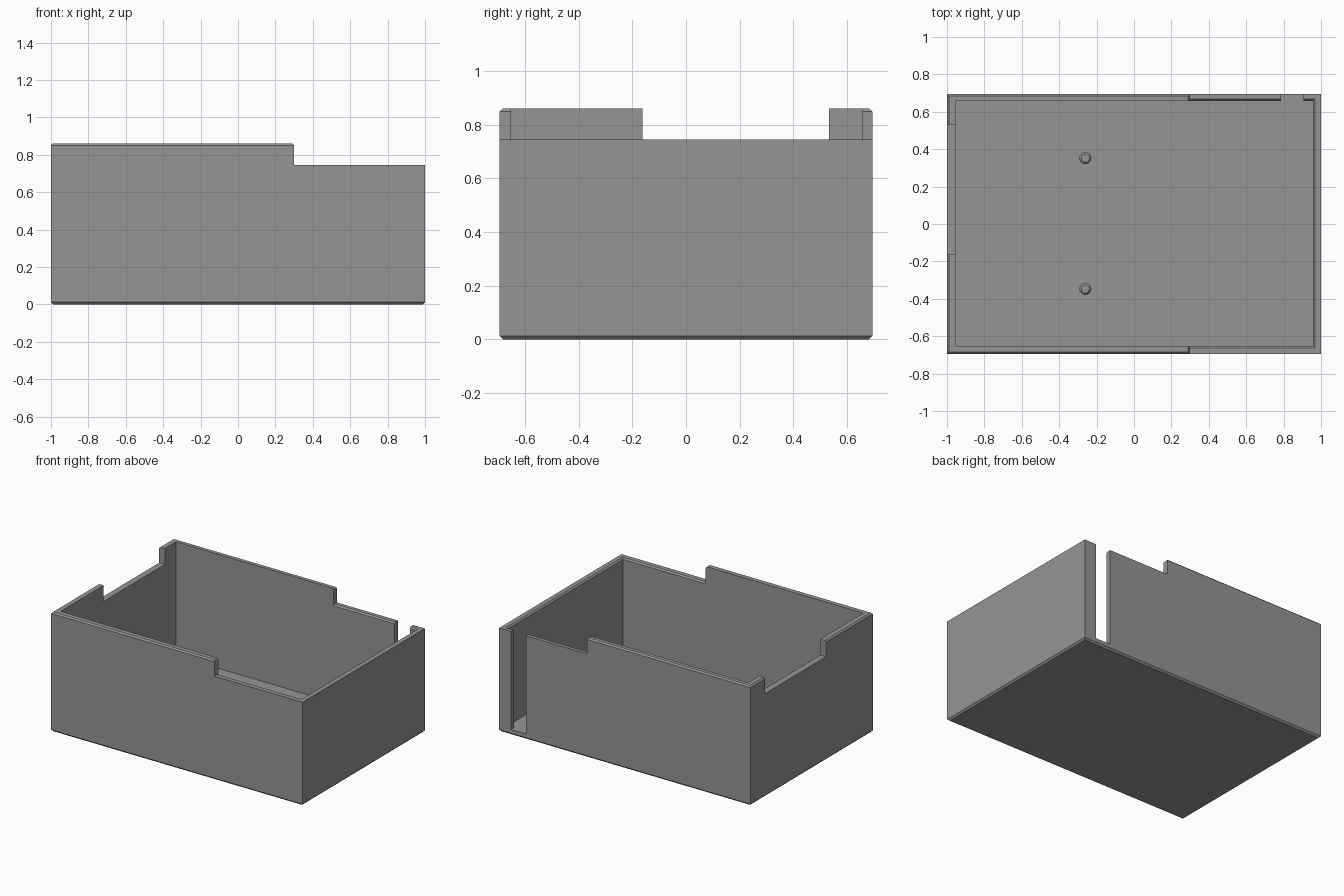
import bpy, bmesh

if "Cube" in bpy.data.objects:
    bpy.data.objects.remove(bpy.data.objects["Cube"])

grey = bpy.data.materials.new("plain_grey")
grey.diffuse_color = (0.3, 0.3, 0.3, 1)
grey.use_nodes = True
grey.node_tree.nodes["Principled BSDF"].inputs["Base Color"].default_value = grey.diffuse_color

W, D, H = 1.0, 0.695, 0.86    # half width, half depth, full height
FLOOR, LOW = 0.04, 0.745      # floor top, height of the lowered rim


def loft(name, levels):
    """Closed solid from stacked rectangles (x0, x1, y0, y1, z)."""
    bm = bmesh.new()
    rings = [[bm.verts.new(p) for p in ((a, c, z), (b, c, z), (b, d, z), (a, d, z))]
             for a, b, c, d, z in levels]
    bm.faces.new(rings[0][::-1])
    bm.faces.new(rings[-1])
    for lo, hi in zip(rings, rings[1:]):
        for i in range(4):
            j = (i + 1) % 4
            bm.faces.new((lo[i], lo[j], hi[j], hi[i]))
    me = bpy.data.meshes.new(name)
    bm.to_mesh(me)
    bm.free()
    ob = bpy.data.objects.new(name, me)
    bpy.context.collection.objects.link(ob)
    me.materials.append(grey)
    return ob


def box(name, x0, x1, y0, y1, z0, z1):
    return loft(name, [(x0, x1, y0, y1, z0), (x0, x1, y0, y1, z1)])


def cut(target, cutter):
    cutter.hide_render = True
    mod = target.modifiers.new("cut", 'BOOLEAN')
    mod.operation, mod.solver, mod.object = 'DIFFERENCE', 'EXACT', cutter
    bpy.context.view_layer.objects.active = target
    bpy.ops.object.modifier_apply(modifier=mod.name)
    bpy.data.objects.remove(cutter)


# Enclosure block with bevelled bottom and top outer edges
b, t = 0.012, 0.01
case = loft("enclosure_shell", [
    (-W + b, W - b, -D + b, D - b, 0), (-W, W, -D, D, b),
    (-W, W, -D, D, H - t), (-W + t, W - t, -D + t, D - t, H)])

# Hollow interior
cut(case, box("cavity", -0.955, 0.957, -0.652, 0.658, FLOOR, 1.2))
# Lowered rim on the right, leaving a bevelled end on the tall walls
cut(case, loft("right_step", [(0.30, 1.2, -1, 1, LOW), (0.30, 1.2, -1, 1, H - t),
                              (0.28, 1.2, -1, 1, H + t)]))
# Bevelled inner edge along the lowered rim
cut(case, loft("rim_bevel", [(0.30, 0.957, -0.652, 0.658, LOW - 0.01),
                             (0.30, 0.967, -0.662, 0.668, LOW),
                             (0.30, 0.967, -0.662, 0.668, LOW + 0.05)]))
# Wide notch in the left wall
cut(case, box("left_notch", -1.2, -0.9, -0.162, 0.533, LOW, 1.2))
# Cable slot in the back wall
cut(case, box("cable_slot", 0.785, 0.907, 0.6, 0.9, FLOOR, 1.2))

# Locating pegs on the floor
for side, y in (("front", -0.347), ("back", 0.352)):
    bpy.ops.mesh.primitive_cylinder_add(vertices=24, radius=0.032, depth=0.07,
                                        location=(-0.26, y, FLOOR + 0.03))
    peg = bpy.context.object
    peg.name = side + "_peg"
    peg.data.materials.append(grey)
    bm = bmesh.new()
    bm.from_mesh(peg.data)
    rim = [e for e in bm.edges if all(v.co.z > 0 for v in e.verts)]
    bmesh.ops.bevel(bm, geom=rim, offset=0.01, segments=1, affect='EDGES')
    bm.to_mesh(peg.data)
    bm.free()
    bpy.ops.object.shade_smooth_by_angle()
